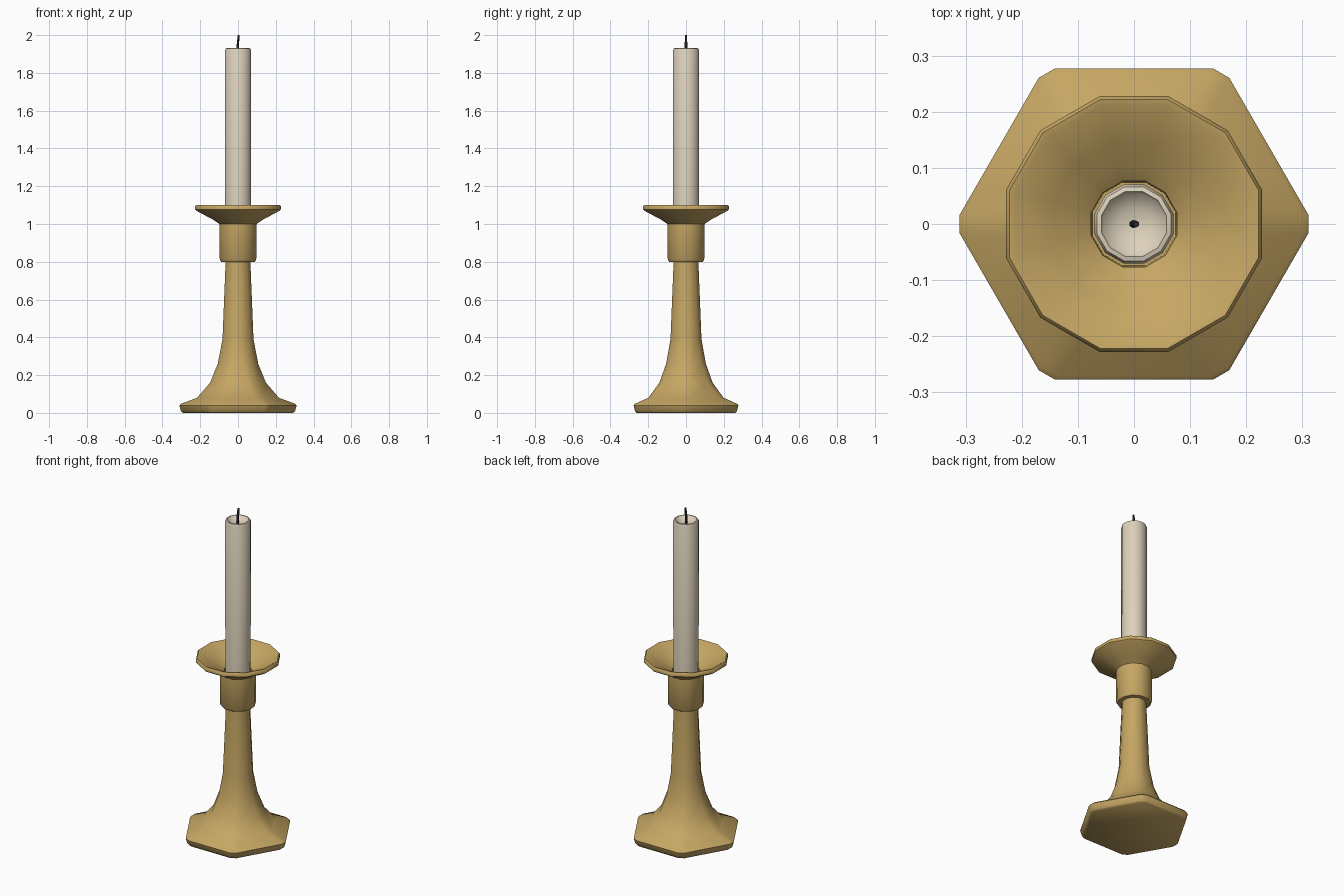
import bpy, bmesh, math

if "Cube" in bpy.data.objects:
    bpy.data.objects.remove(bpy.data.objects["Cube"])

def material(name, rgb):
    m = bpy.data.materials.new(name)
    m.diffuse_color = (*rgb, 1)
    m.use_nodes = True
    m.node_tree.nodes["Principled BSDF"].inputs["Base Color"].default_value = m.diffuse_color
    return m

brass = material("brass", (0.56, 0.38, 0.125))
wax = material("ivory wax", (0.72, 0.64, 0.50))
char = material("dark wick", (0.02, 0.02, 0.022))

def ring(r, z, half=15.0, cx=0.0, corners=6):
    """Ring of corner pairs; half=15 is a regular 12-gon, small half a chamfered hexagon."""
    pts = []
    for i in range(corners):
        for s in (-1, 1):
            a = math.radians(i * 360 / corners + s * half)
            pts.append((cx + r * math.cos(a), r * math.sin(a), z))
    return pts

def loft(name, rings, mat, angle=35):
    """Skin a stack of rings and cap both ends."""
    bm = bmesh.new()
    loops = [[bm.verts.new(p) for p in r] for r in rings]
    for a, b in zip(loops, loops[1:]):
        n = len(a)
        for i in range(n):
            j = (i + 1) % n
            bm.faces.new((a[i], a[j], b[j], b[i]))
    bm.faces.new(loops[0][::-1])
    bm.faces.new(loops[-1])
    bmesh.ops.recalc_face_normals(bm, faces=bm.faces[:])
    me = bpy.data.meshes.new(name)
    bm.to_mesh(me)
    bm.free()
    me.materials.append(mat)
    ob = bpy.data.objects.new(name, me)
    bpy.context.collection.objects.link(ob)
    bpy.ops.object.select_all(action='DESELECT')
    ob.select_set(True)
    bpy.context.view_layer.objects.active = ob
    bpy.ops.object.shade_smooth_by_angle(angle=math.radians(angle))
    return ob

# Hexagonal foot flowing into a round stem: radius, height, corner half-angle
foot = [(0.292, 0.0, 3.1), (0.302, 0.008, 3.1), (0.311, 0.04, 3.1), (0.303, 0.048, 3.3),
        (0.218, 0.08, 6), (0.150, 0.16, 10), (0.110, 0.26, 13), (0.085, 0.39, 15),
        (0.067, 0.82, 15)]
loft("foot_and_stem", [ring(*p) for p in foot], brass, 50)

# Socket cup and drip dish, outside up then inside down
cup = [(0.060, 0.80), (0.092, 0.80), (0.100, 0.812), (0.101, 1.00), (0.135, 1.022),
       (0.228, 1.07), (0.236, 1.077), (0.236, 1.093), (0.230, 1.10), (0.219, 1.098),
       (0.150, 1.055), (0.105, 1.030), (0.079, 1.010), (0.077, 0.90)]
loft("socket_and_drip_dish", [ring(*p) for p in cup], brass, 40)

# Candle with a shallow melted hollow at the top
candle = [(0.071, 0.90), (0.0725, 1.918), (0.068, 1.929), (0.060, 1.931),
          (0.056, 1.924), (0.030, 1.910), (0.004, 1.906)]
loft("candle", [ring(*p) for p in candle], wax, 40)

# Slightly bent wick
wick = [(0.007, 1.90, -0.002), (0.007, 1.94, -0.002), (0.0065, 1.97, 0.001), (0.006, 2.0, 0.004)]
loft("wick", [ring(r, z, 30, x, 3) for r, z, x in wick], char, 60)
